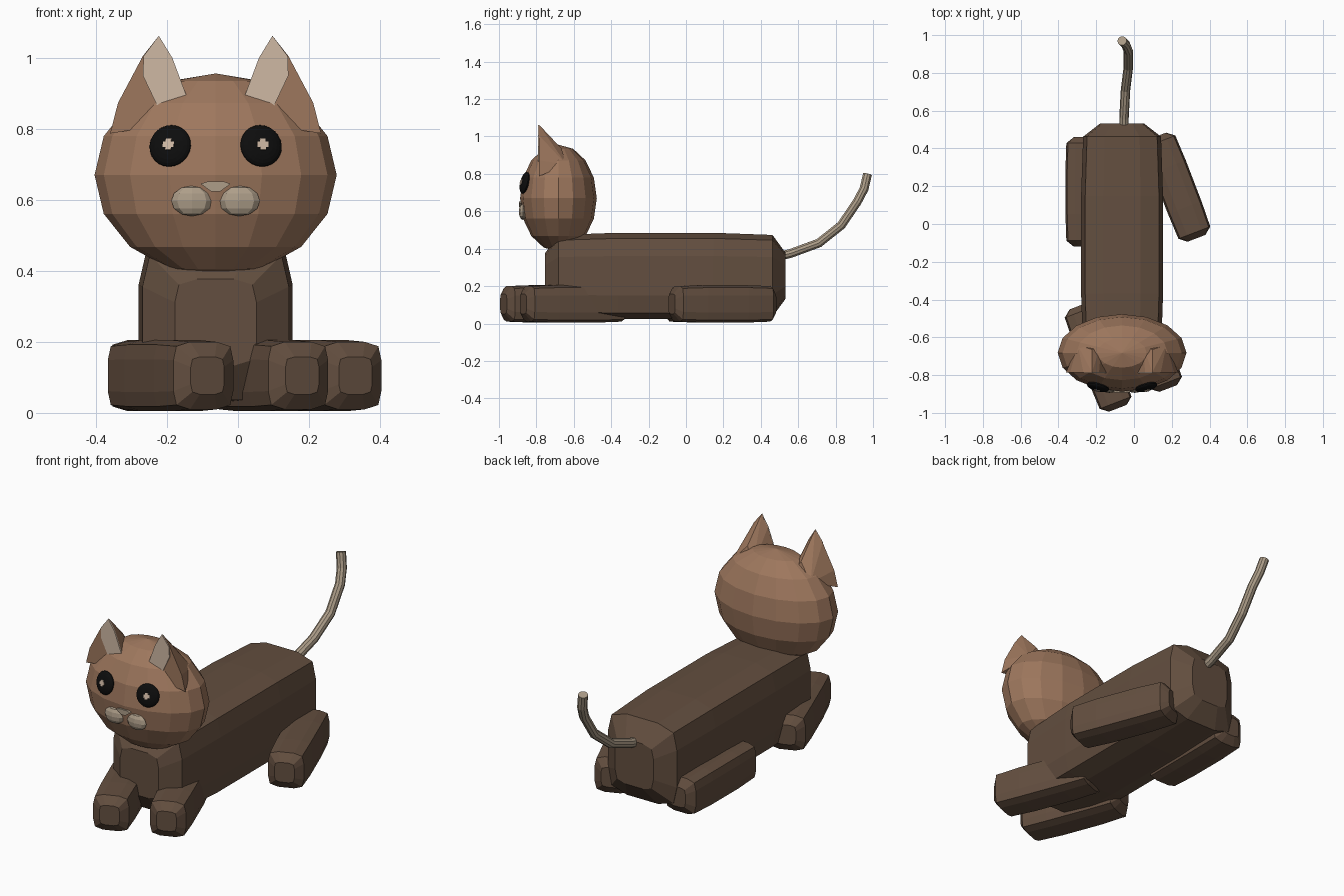
import bpy, bmesh, math
from mathutils import Vector, Matrix

if "Cube" in bpy.data.objects:
    bpy.data.objects.remove(bpy.data.objects["Cube"])

CX = -0.063  # symmetry line of head and body


def material(name, rgb):
    m = bpy.data.materials.new(name)
    m.diffuse_color = (*rgb, 1)
    m.use_nodes = True
    m.node_tree.nodes["Principled BSDF"].inputs["Base Color"].default_value = m.diffuse_color
    return m


DARK = material("dark brown", (0.125, 0.077, 0.050))
BROWN = material("light brown", (0.34, 0.185, 0.11))
TAUPE = material("taupe", (0.42, 0.34, 0.25))
CREAM = material("cream", (0.62, 0.48, 0.37))
BLACK = material("black", (0.004, 0.004, 0.004))


def finish(name, bm, mat, matrix=Matrix()):
    bmesh.ops.recalc_face_normals(bm, faces=bm.faces)
    me = bpy.data.meshes.new(name)
    bm.to_mesh(me)
    bm.free()
    me.materials.append(mat)
    ob = bpy.data.objects.new(name, me)
    ob.matrix_world = matrix
    bpy.context.collection.objects.link(ob)
    return ob


def placed(loc, rot, scale):
    return Matrix.LocRotScale(Vector(loc), rot, Vector(scale))


def soft_block(name, loc, half, angle=0):
    """Long block along y with chamfered edges and narrowed ends."""
    quarter = [(1, 0.46), (0.9, 0.87), (0.45, 1)]
    ring = quarter + [(-x, z) for x, z in reversed(quarter)]
    ring += [(-x, -z) for x, z in ring]
    bm = bmesh.new()
    rows = []
    for y, s in [(-1, 0.53), (-0.89, 0.95), (-0.4, 1), (0.4, 1), (0.89, 0.95), (1, 0.53)]:
        rows.append([bm.verts.new((x * s, y, z * s)) for x, z in ring])
    n = len(ring)
    for a, b in zip(rows, rows[1:]):
        for i in range(n):
            bm.faces.new((a[i], a[(i + 1) % n], b[(i + 1) % n], b[i]))
    bm.faces.new(rows[0])
    bm.faces.new(rows[-1])
    rot = Matrix.Rotation(math.radians(angle), 3, 'Z').to_quaternion()
    finish(name, bm, DARK, placed(loc, rot, half))


def ball(name, loc, radii, mat, segs, rings, rot=None):
    bm = bmesh.new()
    bmesh.ops.create_uvsphere(bm, u_segments=segs, v_segments=rings, radius=1)
    finish(name, bm, mat, placed(loc, rot, radii))


def hull(name, points, mat):
    bm = bmesh.new()
    for p in points:
        bm.verts.new(p)
    res = bmesh.ops.convex_hull(bm, input=bm.verts)
    loose = [v for v in bm.verts if not v.link_faces]
    bmesh.ops.delete(bm, geom=loose, context='VERTS')
    finish(name, bm, mat)


# Body and legs
soft_block("body", (CX, -0.11, 0.255), (0.217, 0.643, 0.23))
leg = (0.095, 0.29, 0.1)
soft_block("front_leg_left", (-0.19, -0.705, 0.105), leg, 21)
soft_block("front_leg_right", (0.077, -0.60, 0.105), leg, 21)
soft_block("back_leg_left", (-0.268, 0.17, 0.105), leg, 0)
soft_block("back_leg_right", (0.227, 0.195, 0.105), leg, 21)

# Head
head_c, head_r = Vector((CX, -0.682, 0.67)), Vector((0.341, 0.205, 0.286))
ball("head", head_c, head_r, BROWN, 16, 8)

for side, tag in ((-1, "left"), (1, "right")):
    # Ear with cream inner panel; x is measured outwards from the middle
    def pt(x, y, z):
        return (CX + side * x, y, z)
    front = [(0.160, 1.062), (0.122, 1.0), (0.083, 0.896), (0.09, 0.82),
             (0.297, 0.787), (0.275, 0.873), (0.205, 1.005)]
    back = [(0.235, -0.64, 0.85), (0.11, -0.64, 0.85), (0.16, -0.665, 0.935)]
    hull("ear_" + tag, [pt(x, -0.785, z) for x, z in front] + [pt(*p) for p in back], BROWN)
    panel = [(0.160, 1.062), (0.122, 1.0), (0.083, 0.896), (0.165, 0.866),
             (0.205, 0.95), (0.203, 1.005)]
    hull("inner_ear_" + tag, [pt(x, y, z) for x, z in panel for y in (-0.784, -0.790)], CREAM)

    # Eye: flat disc lying on the head surface, with a plus-shaped glint
    dx, dz = side * 0.128, 0.082
    dy = -head_r.y * math.sqrt(1 - (dx / head_r.x) ** 2 - (dz / head_r.z) ** 2)
    pos = head_c + Vector((dx, dy, dz))
    nrm = Vector((dx / head_r.x ** 2, dy / head_r.y ** 2, dz / head_r.z ** 2)).normalized()
    rot = nrm.to_track_quat('Z', 'Y')
    ball("eye_" + tag, pos, (0.06, 0.06, 0.02), BLACK, 24, 12, rot)
    for i, size in enumerate(((0.032, 0.016, 0.006), (0.016, 0.032, 0.006))):
        bm = bmesh.new()
        bmesh.ops.create_cube(bm, size=1)
        finish(f"glint_{tag}_{i}", bm, CREAM, placed(pos + nrm * 0.0195, rot, size))

    # Muzzle
    ball("muzzle_" + tag, (CX + side * 0.067, -0.872, 0.597), (0.058, 0.022, 0.043), TAUPE, 8, 6)

# Nose
nose = [(-0.042, 0.645), (-0.022, 0.652), (0.022, 0.652), (0.042, 0.645), (0.012, 0.623), (-0.012, 0.623)]
hull("nose", [(CX + x, y, z) for x, z in nose for y in (-0.865, -0.893)], TAUPE)

# Tail: round tube along a smooth path
path = [(-0.053, 0.48, 0.355), (-0.053, 0.56, 0.375), (-0.045, 0.71, 0.43), (-0.03, 0.83, 0.525),
        (-0.03, 0.915, 0.65), (-0.045, 0.952, 0.72), (-0.063, 0.97, 0.797)]
bm = bmesh.new()
rows = []
for i, p in enumerate(path):
    t = (Vector(path[min(i + 1, len(path) - 1)]) - Vector(path[max(i - 1, 0)])).normalized()
    u = Vector((1, 0, 0))
    v = t.cross(u).normalized()
    u = v.cross(t)
    angles = [k * math.tau / 10 for k in range(10)]
    rows.append([bm.verts.new(Vector(p) + 0.025 * (u * math.cos(a) + v * math.sin(a))) for a in angles])
for a, b in zip(rows, rows[1:]):
    for k in range(10):
        bm.faces.new((a[k], a[(k + 1) % 10], b[(k + 1) % 10], b[k]))
bm.faces.new(rows[0])
bm.faces.new(rows[-1])
finish("tail", bm, TAUPE)
